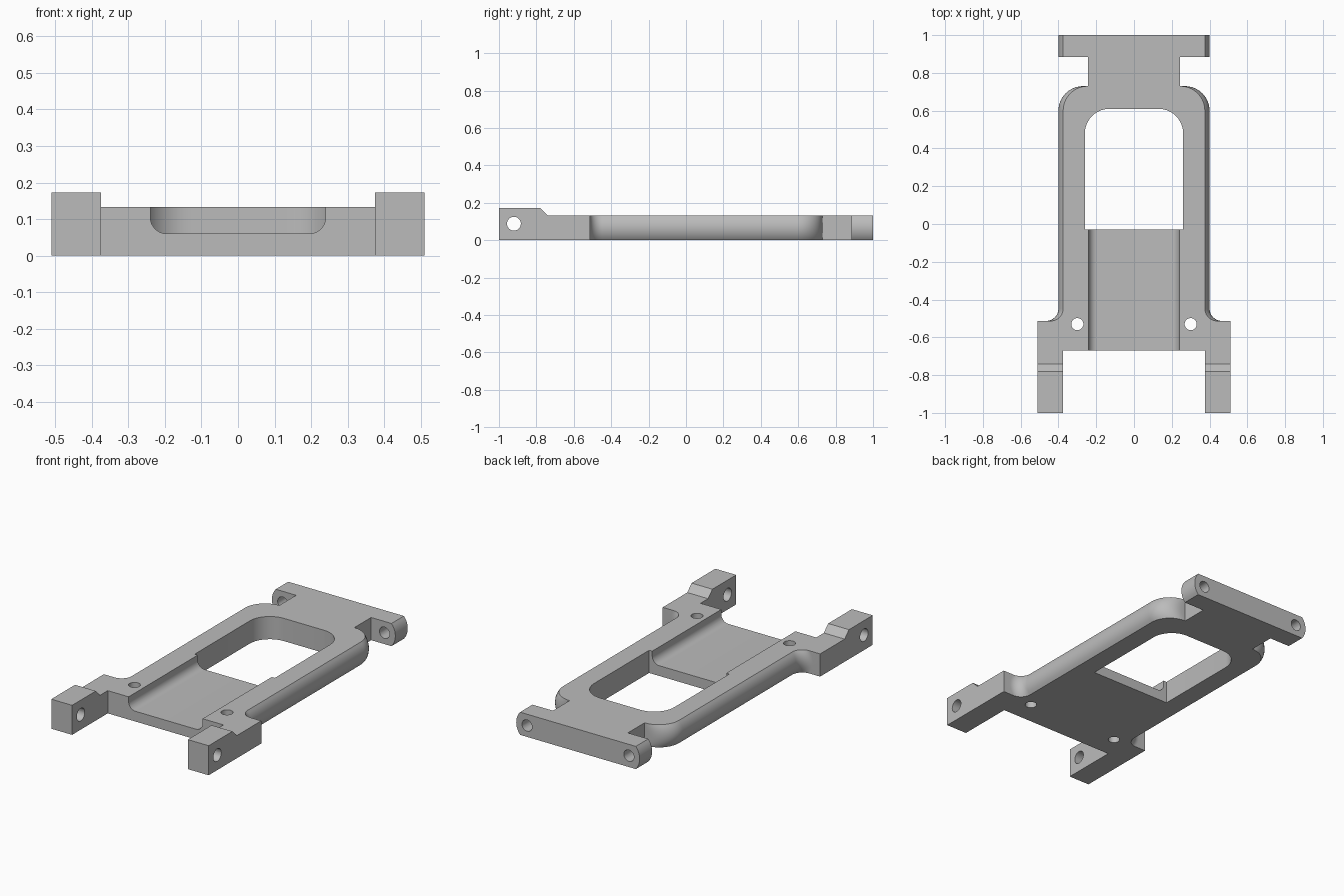
import bpy
import bmesh
from math import sin, cos, pi, sqrt, radians
from mathutils import Matrix, Vector

old = bpy.data.objects.get("Cube")
if old:
    bpy.data.objects.remove(old)

HEIGHT = 0.133          # plate thickness
BULGE = 0.025           # how far the side walls swell at mid height

grey = bpy.data.materials.new("plain grey")
grey.use_nodes = True
grey.diffuse_color = (0.5, 0.5, 0.5, 1)
grey.node_tree.nodes["Principled BSDF"].inputs["Base Color"].default_value = (0.5, 0.5, 0.5, 1)


def arc(cx, cy, r, start, end, steps=10):
    angles = [radians(start + (end - start) * i / steps) for i in range(steps + 1)]
    return [(cx + r * cos(a), cy + r * sin(a)) for a in angles]


def loft(name, rings):
    """Skin a stack of matching closed rings and cap both ends."""
    bm = bmesh.new()
    rows = [[bm.verts.new(p) for p in ring] for ring in rings]
    n = len(rows[0])
    for low, high in zip(rows, rows[1:]):
        for i in range(n):
            j = (i + 1) % n
            bm.faces.new((low[i], low[j], high[j], high[i]))
    bm.faces.new(rows[0][::-1])
    bm.faces.new(rows[-1])
    bmesh.ops.recalc_face_normals(bm, faces=bm.faces)
    mesh = bpy.data.meshes.new(name)
    bm.to_mesh(mesh)
    bm.free()
    mesh.materials.append(grey)
    ob = bpy.data.objects.new(name, mesh)
    bpy.context.collection.objects.link(ob)
    return ob


def prism(name, outline, axis, start, end):
    """Extrude a 2D outline along x, y or z."""
    place = {"x": lambda a, b, t: (t, a, b),
             "y": lambda a, b, t: (a, t, b),
             "z": lambda a, b, t: (a, b, t)}[axis]
    return loft(name, [[place(a, b, t) for a, b in outline] for t in (start, end)])


def hole(name, axis, a, b, r, start, end):
    return prism(name, arc(a, b, r, 0, 360, 32)[:-1], axis, start, end)


def combine(target, tool, operation):
    mod = target.modifiers.new(tool.name, "BOOLEAN")
    mod.operation = operation
    mod.solver = "EXACT"
    mod.object = tool
    tool.hide_render = True
    bpy.context.view_layer.objects.active = target
    bpy.ops.object.modifier_apply(modifier=mod.name)
    bpy.data.objects.remove(tool)


def frame_outline(w):
    """Plan of the frame with side walls at half width w."""
    half = [(0.375, -0.67), (0.375, -1), (0.51, -1), (0.51, -0.513)]
    half += arc(w + 0.065, -0.448, 0.065, 270, 180)
    half += arc(w - 0.13, 0.6, 0.13, 0, 90)
    half += [(0.243, 0.73), (0.243, 0.885), (w, 0.885), (w, 1)]
    return half + [(-x, y) for x, y in reversed(half)]


# Frame: slices whose walls follow a shallow arc from bottom to top
mid = HEIGHT / 2
radius = (mid ** 2 + BULGE ** 2) / (2 * BULGE)
rings = []
LAYERS = 12
for k in range(LAYERS + 1):
    z = HEIGHT * k / LAYERS
    w = 0.4 - radius + sqrt(radius ** 2 - (z - mid) ** 2)
    rings.append([(x, y, z) for x, y in frame_outline(w)])
frame = loft("frame", rings)

# Raised pads with a sloped rear on the front arms
pad = [(-1, HEIGHT), (-0.74, HEIGHT), (-0.78, 0.173), (-1, 0.173)]
for side, x in (("left", 0.375), ("right", -0.51)):
    combine(frame, prism(side + "_arm_pad", pad, "x", x, x + 0.135), "UNION")

# Tray recess with rounded lower corners, open to the front
tray = [(0.24, 0.3), (-0.24, 0.3)]
tray += arc(-0.195, 0.105, 0.045, 180, 270) + arc(0.195, 0.105, 0.045, 270, 360)
combine(frame, prism("tray_recess", tray, "y", -0.8, 0.1), "DIFFERENCE")

# Window with rounded rear corners
window = [(-0.26, -0.03), (0.26, -0.03)]
window += arc(0.13, 0.48, 0.13, 0, 90) + arc(-0.13, 0.48, 0.13, 90, 180)
combine(frame, prism("window", window, "z", -0.1, 0.3), "DIFFERENCE")

# Pivot bore through both arms, screw holes and rear bar holes
combine(frame, hole("arm_bore", "x", -0.92, 0.088, 0.037, -0.7, 0.7), "DIFFERENCE")
for s in (1, -1):
    combine(frame, hole("screw_hole", "z", s * 0.3, -0.53, 0.032, -0.1, 0.3), "DIFFERENCE")
    combine(frame, hole("bar_hole", "y", s * 0.33, mid, 0.033, 0.8, 1.1), "DIFFERENCE")

# Smooth curved walls, keep crisp edges
bpy.ops.object.select_all(action="DESELECT")
frame.select_set(True)
bpy.context.view_layer.objects.active = frame
bpy.ops.object.shade_smooth_by_angle(angle=radians(30))
